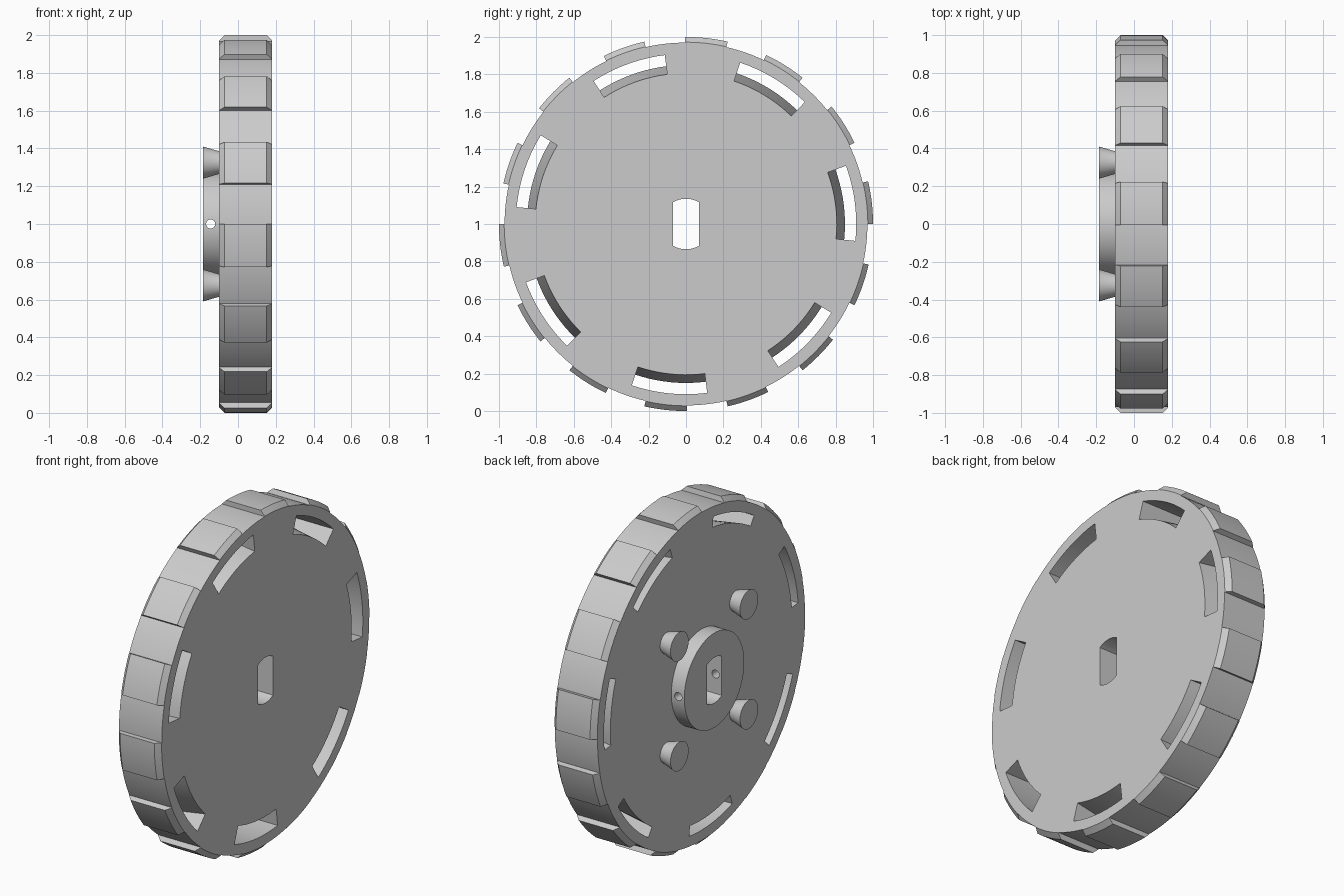
import bpy, bmesh
from math import sin, cos, asin, pi, radians
from mathutils import Matrix

if "Cube" in bpy.data.objects:
    bpy.data.objects.remove(bpy.data.objects["Cube"])

grey = bpy.data.materials.new("light_grey")
grey.use_nodes = True
colour = (0.6, 0.6, 0.6, 1)
grey.diffuse_color = colour
grey.node_tree.nodes["Principled BSDF"].inputs["Base Color"].default_value = colour

LEFT, RIGHT = -0.1, 0.18      # wheel faces along the axle
HUB_END = -0.185
RIM, TREAD = 0.97, 1.0        # radii


def arc(r, a, b, n):
    return [(r * cos(a + (b - a) * i / n), r * sin(a + (b - a) * i / n)) for i in range(n + 1)]


def circle(r, n, y=0, z=0):
    return [(y + p, z + q) for p, q in arc(r, 0, 2 * pi, n)[:-1]]


def sector(inner, outer, a, b, n=10):
    return arc(inner, a, b, n) + arc(outer, b, a, n)


def loft(bm, rings):
    """Skin a closed solid through (x, cross-section) pairs."""
    loops = [[bm.verts.new((x, y, z)) for y, z in ring] for x, ring in rings]
    for one, two in zip(loops, loops[1:]):
        for i in range(len(one)):
            j = (i + 1) % len(one)
            bm.faces.new((one[i], one[j], two[j], two[i]))
    bm.faces.new(loops[0])
    bm.faces.new(loops[-1])


def make(name, solids, turn=None):
    bm = bmesh.new()
    for rings in solids:
        loft(bm, rings)
    bmesh.ops.recalc_face_normals(bm, faces=bm.faces)
    if turn:
        bm.transform(turn)
    bm.transform(Matrix.Translation((0, 0, 1)))
    mesh = bpy.data.meshes.new(name)
    bm.to_mesh(mesh)
    bm.free()
    mesh.materials.append(grey)
    obj = bpy.data.objects.new(name, mesh)
    bpy.context.collection.objects.link(obj)
    return obj


def select(obj):
    bpy.ops.object.select_all(action="DESELECT")
    obj.select_set(True)
    bpy.context.view_layer.objects.active = obj


def cut(obj, cutter):
    cutter.hide_render = True
    mod = obj.modifiers.new("cut", "BOOLEAN")
    mod.operation, mod.solver, mod.object = "DIFFERENCE", "EXACT", cutter
    select(obj)
    bpy.ops.object.modifier_apply(modifier=mod.name)


# Wheel disc and raised hub
disc = make("wheel_disc", [[(LEFT, circle(RIM, 168)), (RIGHT, circle(RIM, 168))]])
hub = make("hub", [[(HUB_END, circle(0.28, 72)), (LEFT + 0.01, circle(0.28, 72))]])

# Axle hole: round with two flat sides
half = asin(0.07 / 0.135)
bore = arc(0.135, pi / 2 - half, pi / 2 + half, 10) + arc(0.135, 1.5 * pi - half, 1.5 * pi + half, 10)
axle_cutter = make("axle_hole_cutter", [[(-0.3, bore), (0.3, bore)]])

# Seven curved slots, inner wall sloping towards the right face
slots = []
for k in range(7):
    a = radians(-5.7) + k * 2 * pi / 7
    b = a + radians(25.7)
    slots.append([(LEFT - 0.02, sector(0.853, 0.91, a, b)), (RIGHT + 0.02, sector(0.803, 0.91, a, b))])
slot_cutter = make("slot_cutter", slots)

# Set-screw hole crossing the hub from front to back
turn = Matrix.Translation((-0.145, 0, 0)) @ Matrix.Rotation(pi / 2, 4, "Z")
screw_cutter = make("screw_hole_cutter", [[(-0.4, circle(0.024, 24)), (0.4, circle(0.024, 24))]], turn)

cut(disc, axle_cutter)
cut(disc, slot_cutter)
cut(hub, axle_cutter)
cut(hub, screw_cutter)
for cutter in (axle_cutter, slot_cutter, screw_cutter):
    bpy.data.objects.remove(cutter)

# Fourteen tread blocks with chamfered sides
blocks = []
for k in range(14):
    a = k * 2 * pi / 14
    b = a + radians(13.2)
    low, high = sector(RIM - 0.001, RIM + 0.002, a, b), sector(RIM - 0.001, TREAD, a, b)
    blocks.append([(LEFT, low), (LEFT + 0.028, high), (RIGHT - 0.028, high), (RIGHT, low)])
treads = make("tread_blocks", blocks)

# Four pegs flaring outwards from the left face
pegs = make("pegs", [[(HUB_END, circle(0.085, 40, y, z)), (LEFT, circle(0.06, 40, y, z)),
                      (LEFT + 0.01, circle(0.06, 40, y, z))]
                     for y in (-0.325, 0.325) for z in (-0.325, 0.325)])

for obj in (disc, hub, treads, pegs):
    select(obj)
    bpy.ops.object.shade_smooth_by_angle(angle=radians(25))
